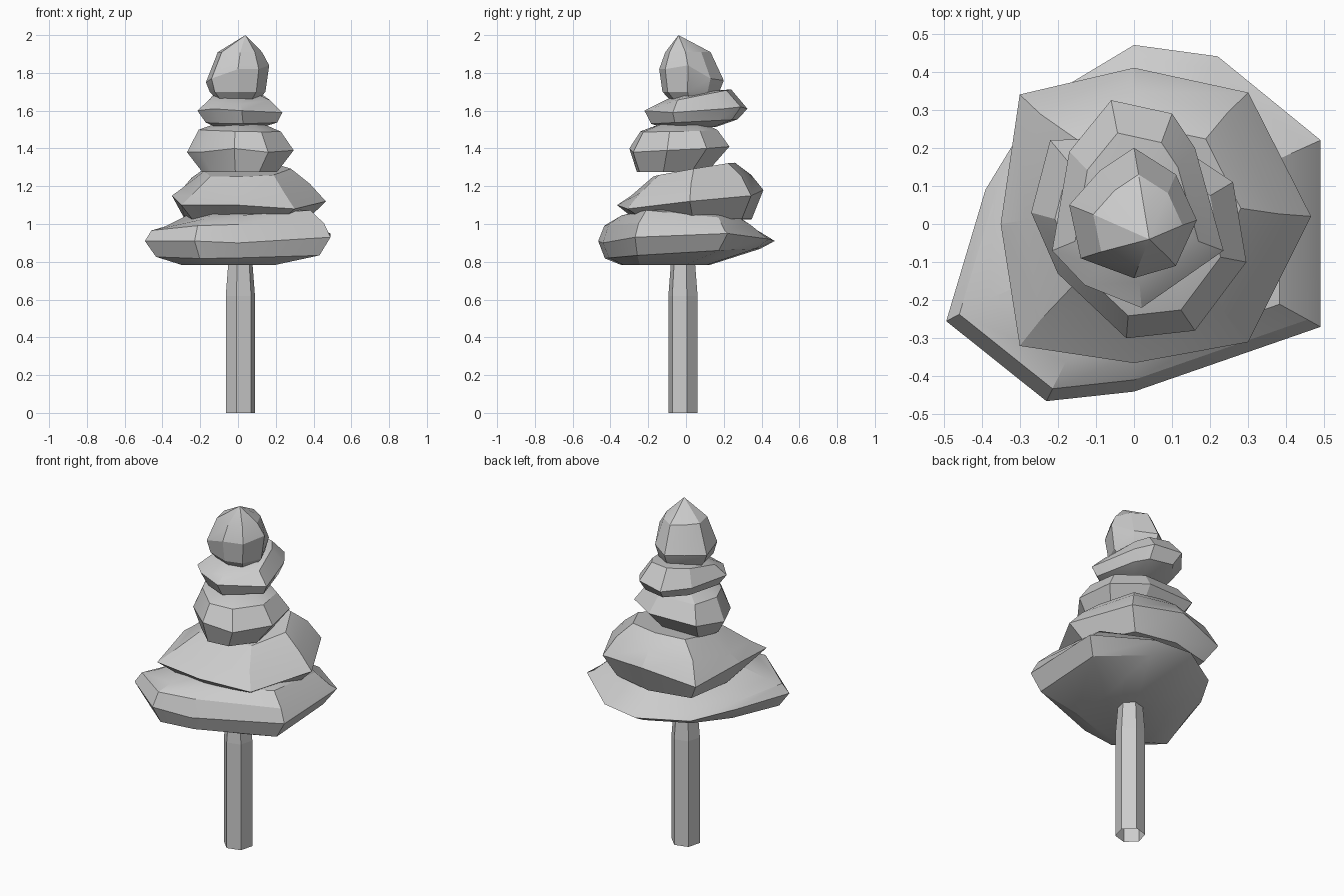
import bpy, bmesh, math


def loft(name, rings, smooth=True, bottom=True):
    """Skin a stack of equal-count rings and cap the ends."""
    bm = bmesh.new()
    vs = [[bm.verts.new(p) for p in r] for r in rings]
    n = len(vs[0])
    for a, b in zip(vs, vs[1:]):
        for i in range(n):
            j = (i + 1) % n
            bm.faces.new((a[i], a[j], b[j], b[i]))
    if bottom:
        bm.faces.new(vs[0][::-1])
    bm.faces.new(vs[-1])
    bmesh.ops.remove_doubles(bm, verts=bm.verts, dist=0.0005)
    bmesh.ops.recalc_face_normals(bm, faces=bm.faces)
    me = bpy.data.meshes.new(name)
    bm.to_mesh(me)
    bm.free()
    ob = bpy.data.objects.new(name, me)
    bpy.context.collection.objects.link(ob)
    if smooth:
        bpy.ops.object.select_all(action='DESELECT')
        ob.select_set(True)
        bpy.context.view_layer.objects.active = ob
        bpy.ops.object.shade_smooth_by_angle(angle=math.radians(25))
    return ob


def tier(name, rim, lower, upper):
    """Irregular clump: widest rim plus scaled, tilted rings below and above it."""
    def ring(s, cx, cy, z, tx, ty):
        return [(x * s + cx, y * s + cy, z + tx * (x * s + cx) + ty * (y * s + cy)) for x, y, _ in rim]
    loft(name, [ring(*r) for r in lower] + [rim] + [ring(*r) for r in upper])


# hexagonal trunk, open underneath, narrowing under the foliage
loft("trunk", [[(0.0125 + r * math.cos(math.radians(15 + 60 * k)),
                 -0.016 + r * math.sin(math.radians(15 + 60 * k)), z) for k in range(6)]
               for r, z in ((0.08, 0), (0.08, 0.62), (0.064, 0.82))], smooth=False, bottom=False)

# foliage tiers; ring = scale, offset x, offset y, height, tilt x, tilt y
tier("foliage_bottom",
     [(.49, -.27, .93), (.49, .22, .95), (.22, .44, .92), (0, .47, .91), (-.25, .32, .90),
      (-.39, .09, .92), (-.493, -.255, .91), (-.23, -.465, .91), (0, -.44, .90)],
     [(.5, -.05, -.11, .783, 0, 0), (.88, 0, -.02, .845, .01, .06)],
     [(.93, 0, 0, .965, .04, -.08), (.78, 0, 0, 1.01, .11, -.1), (.5, .02, 0, 1.07, .02, -.02)])

tier("foliage_lower",
     [(.3, -.31, 1.08), (.465, .02, 1.12), (.3, .345, 1.15), (0, .41, 1.18),
      (-.3, .34, 1.12), (-.35, 0, 1.15), (-.3, -.32, 1.10), (0, -.365, 1.10)],
     [(.8, 0, .02, 1.025, .01, 0)],
     [(.82, 0, .01, 1.2, .02, .17), (.56, .02, .03, 1.28, .02, .17)])

tier("foliage_middle",
     [(.16, -.28, 1.38), (.295, -.1, 1.39), (.26, .11, 1.40), (.08, .23, 1.41),
      (-.22, .22, 1.41), (-.27, .03, 1.38), (-.2, -.13, 1.38), (-.02, -.3, 1.40)],
     [(.7, 0, -.05, 1.275, 0, 0)],
     [(.77, 0, -.01, 1.495, -.02, .02), (.45, 0, 0, 1.53, 0, 0)])

tier("foliage_upper",
     [(.02, -.22, 1.60), (.235, -.07, 1.59), (.16, .2, 1.61), (.1, .29, 1.62),
      (-.06, .325, 1.61), (-.17, .19, 1.61), (-.215, -.07, 1.60), (-.13, -.16, 1.61)],
     [(.5, 0, 0, 1.51, 0, .03), (.84, .01, 0, 1.54, 0, .05)],
     [(.72, 0, .005, 1.665, 0, .2), (.4, 0, .04, 1.69, 0, .1)])

tier("foliage_tip",
     [(.11, -.11, 1.82), (.165, .01, 1.84), (.11, .13, 1.77), (0, .2, 1.76),
      (-.09, .14, 1.76), (-.17, .05, 1.75), (-.14, -.09, 1.77), (0, -.142, 1.82)],
     [(.65, 0, .01, 1.655, 0, 0), (.88, 0, 0, 1.70, 0, 0)],
     [(.7, .012, -.01, 1.91, 0, 0), (0, .04, -.04, 2.0, 0, 0)])
